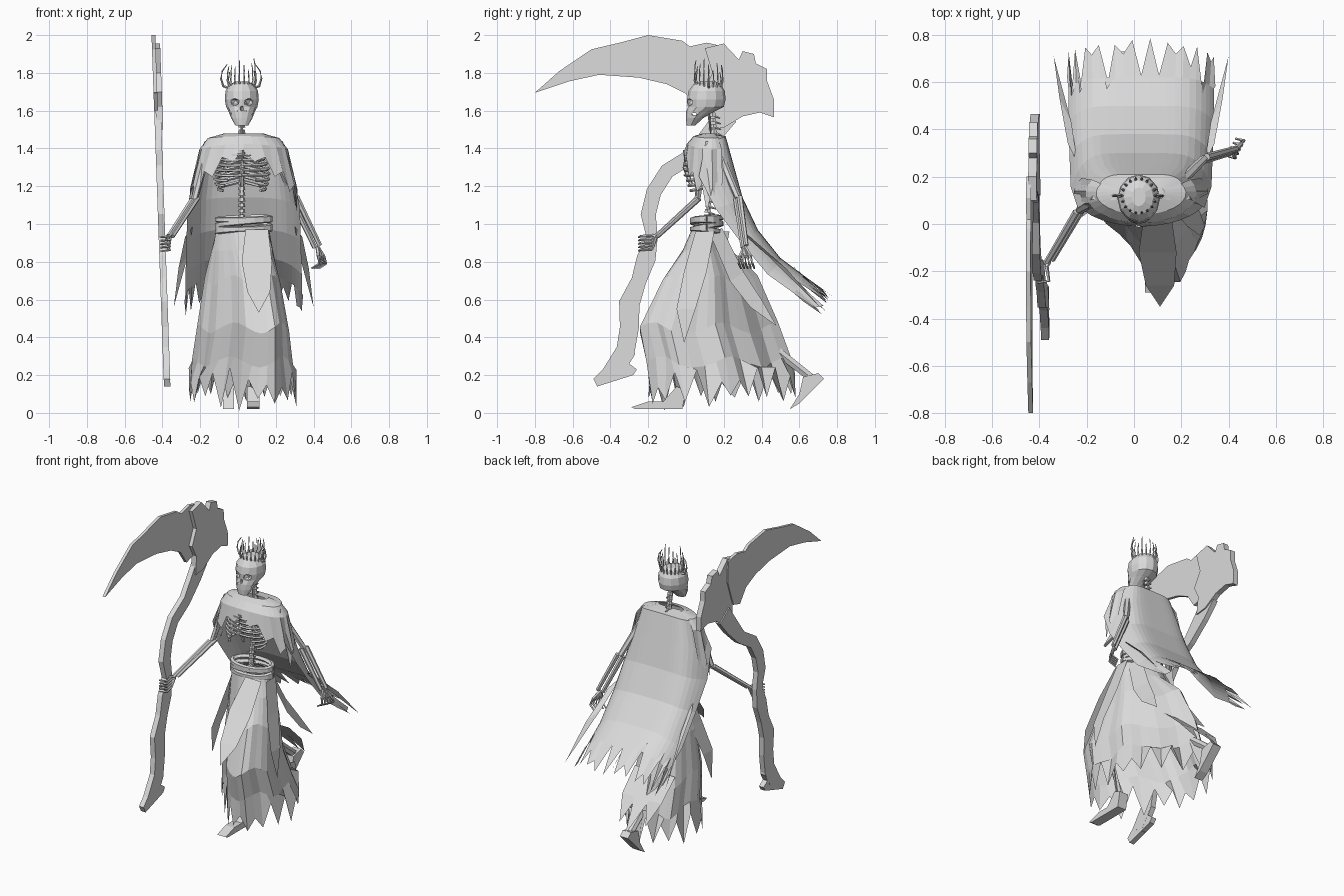
import bpy, bmesh, math, random
from mathutils import Vector

random.seed(7)
if "Cube" in bpy.data.objects:
    bpy.data.objects.remove(bpy.data.objects["Cube"], do_unlink=True)

GREY = (0.7, 0.7, 0.7, 1)
material = bpy.data.materials.new("pale grey")
material.use_nodes = True
material.diffuse_color = GREY
for node in material.node_tree.nodes:
    if node.type == 'BSDF_PRINCIPLED':
        node.inputs["Base Color"].default_value = GREY


def finish(name, bm):
    """Turn a bmesh into a flat shaded object."""
    bmesh.ops.remove_doubles(bm, verts=bm.verts, dist=0.00001)
    bmesh.ops.recalc_face_normals(bm, faces=bm.faces)
    mesh = bpy.data.meshes.new(name)
    bm.to_mesh(mesh)
    bm.free()
    mesh.materials.append(material)
    obj = bpy.data.objects.new(name, mesh)
    bpy.context.scene.collection.objects.link(obj)
    return obj


def skin(bm, rings, closed=False, caps=False):
    """Bridge rows of points with quads."""
    rows = [[bm.verts.new(point) for point in ring] for ring in rings]
    for low, high in zip(rows, rows[1:]):
        count = len(low)
        for i in range(count if closed else count - 1):
            j = (i + 1) % count
            bm.faces.new((low[i], low[j], high[j], high[i]))
    if caps:
        bm.faces.new(rows[0])
        bm.faces.new(rows[-1])


def cloth(name, rings, closed=False, caps=False):
    bm = bmesh.new()
    skin(bm, rings, closed, caps)
    return finish(name, bm)


def tubes(name, parts, sides=5):
    """Each part is a path and a start and end radius."""
    bm = bmesh.new()
    for path, start, end in parts:
        path = [Vector(p) for p in path]
        rings = []
        for k, p in enumerate(path):
            tangent = path[min(k + 1, len(path) - 1)] - path[max(k - 1, 0)]
            turn = tangent.to_track_quat('Z', 'Y')
            radius = start + (end - start) * k / (len(path) - 1)
            rings.append([p + turn @ Vector((radius * math.cos(math.tau * i / sides),
                                             radius * math.sin(math.tau * i / sides), 0))
                          for i in range(sides)])
        skin(bm, rings, True, True)
    return finish(name, bm)


def plate(name, outline, x, thick, lean=0):
    """Extrude a side outline across x, leaning with height."""
    return cloth(name, [[(x + side * thick / 2 - lean * z, y, z) for y, z in outline]
                        for side in (-1, 1)], True, True)


def ribbon(name, path, widths, side):
    """Hanging strip of cloth that narrows to a point."""
    side = Vector(side)
    return cloth(name, [[Vector(p) - side * w, Vector(p) + side * w * 0.1, Vector(p) + side * w]
                        for p, w in zip(path, widths)])


# Scythe: shaft, butt, head and blade
LEAN = 0.035
centre = [(.22, 1.58, .06), (.14, 1.48, .055), (.03, 1.36, .04), (-.1, 1.28, .04), (-.17, 1.17, .04),
          (-.2, 1.05, .04), (-.18, .93, .03), (-.21, .82, .05), (-.25, .7, .04),
          (-.3, .58, .055), (-.3, .45, .05), (-.32, .33, .05), (-.4, .2, .05)]
left, right = [], []
for k, (y, z, half) in enumerate(centre):
    a, b = centre[max(k - 1, 0)], centre[min(k + 1, len(centre) - 1)]
    normal = Vector((b[1] - a[1], a[0] - b[0])).normalized() * half
    left.append((y + normal.x, z + normal.y))
    right.append((y - normal.x, z - normal.y))
plate("scythe_shaft", left + right[::-1], -.37, .035, LEAN)
plate("scythe_butt", [(-.49, .18), (-.47, .14), (-.28, .2), (-.26, .23), (-.3, .26),
                      (-.27, .31), (-.28, .38), (-.36, .36), (-.4, .27)], -.37, .034, LEAN)
plate("scythe_head", [(.1, 1.93), (.2, 1.955), (.28, 1.87), (.3, 1.915), (.36, 1.9), (.37, 1.85),
                      (.43, 1.82), (.43, 1.755), (.465, 1.66), (.465, 1.565), (.39, 1.59), (.3, 1.57),
                      (.2, 1.51), (.12, 1.5), (.13, 1.62), (.09, 1.7), (.14, 1.8)], -.362, .036, LEAN)
plate("scythe_blade", [(-.8, 1.695), (-.67, 1.81), (-.5, 1.925), (-.35, 1.96), (-.2, 2), (-.02, 1.97),
                       (.02, 1.94), (.11, 1.96), (.2, 1.94), (.2, 1.8), (.13, 1.62), (.06, 1.6),
                       (0, 1.69), (-.1, 1.74), (-.25, 1.775), (-.46, 1.79), (-.62, 1.755)],
      -.378, .02, LEAN)

# Skull: stacked rings with cut sockets, nose and mouth
MID = 0.02
rings = []
for z, wide, front, back in [(1.755, .03, .075, .155), (1.74, .062, .04, .185), (1.705, .086, .014, .205),
                             (1.66, .09, .005, .21), (1.62, .083, .008, .2), (1.595, .07, 0, .15),
                             (1.56, .056, 0, .09), (1.522, .034, .003, .05)]:
    rings.append([(MID + wide * math.sin(a), (front + back) / 2 - (back - front) / 2 * math.cos(a), z)
                  for a in (math.tau * i / 12 for i in range(12))])
skull = cloth("skull", rings, True, True)
cutters = []
for x, y, z, sx, sy, sz in [(-.04, .01, 1.645, .03, .04, .023), (.04, .01, 1.645, .03, .04, .023),
                            (0, 0, 1.612, .012, .025, .016), (0, .045, 1.583, .09, .025, .01)]:
    bm = bmesh.new()
    bmesh.ops.create_icosphere(bm, subdivisions=1, radius=1)
    for v in bm.verts:
        v.co = (MID + x + v.co.x * sx, y + v.co.y * sy, z + v.co.z * sz)
    cutter = finish("socket_cutter", bm)
    cutter.hide_render = True
    cut = skull.modifiers.new("socket", 'BOOLEAN')
    cut.operation, cut.object = 'DIFFERENCE', cutter
    cutters.append(cutter)
bpy.context.view_layer.update()
skull.data = bpy.data.meshes.new_from_object(skull.evaluated_get(bpy.context.evaluated_depsgraph_get()))
skull.modifiers.clear()
for cutter in cutters:
    bpy.data.objects.remove(cutter, do_unlink=True)
tubes("teeth", [([(MID + i * .008, .004 + abs(i) * .002, 1.6),
                  (MID + i * .008, .004 + abs(i) * .002, 1.565)], .003, .003) for i in range(-3, 4)], 4)

# Crown of spikes and two curved side horns
spikes = []
for i in range(18):
    a = math.tau * i / 18
    c, s, top = math.cos(a), math.sin(a), random.uniform(1.8, 1.88)
    spikes.append([[(MID + r * c, .12 + r * s, z) for r, z in
                    ((.066, 1.725), (.076, 1.76), (.074, top - .03), (.068, top))], .006, .002])
for s in (-1, 1):
    spikes.append([[(MID - .003 + s * x, .12, z) for x, z in
                    ((.065, 1.72), (.095, 1.73), (.107, 1.77), (.1, 1.81), (.075, 1.845))], .008, .002])
tubes("crown", spikes, 4)

# Spine, ribs and collar bones
bones = []
for i in range(20):
    z = 1 + i * .03
    y = .12 + .03 * math.sin((z - 1.1) * 5)
    bones.append([[(MID, y, z), (MID, y, z + .02)], .019, .015])
    bones.append([[(MID, y + .01, z), (MID, y + .04, z - .01)], .008, .004])
bones.append([[(MID, .13, 1), (MID, .12, 1.15), (MID, .14, 1.4), (MID, .12, 1.6)], .011, .011])
tubes("spine", bones, 6)
ribs = [[[(MID, .0, 1.39), (MID, -.005, 1.3), (MID, .03, 1.2)], .017, .01]]
for s in (-1, 1):
    for i in range(8):
        wide = .085 + .06 * math.sin((i + 1) * .3)
        span = math.pi * (1 if i < 5 else 1.13 - i * .06)
        path = [(MID + s * wide * math.sin(a), .07 + .075 * math.cos(a),
                 1.415 - i * .027 - .05 * math.sin(a * .6))
                for a in (span * k / 8 for k in range(9))]
        ribs.append([path, .009, .008])
    ribs.append([[(MID, .02, 1.4), (MID + s * .09, .06, 1.42), (MID + s * .17, .1, 1.4)], .011, .011])
    ribs.append([[(MID + s * .15, .14, 1.4), (MID + s * .1, .17, 1.35), (MID + s * .07, .17, 1.25)], .03, .008])
tubes("rib_cage", ribs)

# Arms and hands
arms = {"right": ((-.16, .1, 1.4), (-.23, .06, 1.13), (-.36, -.16, .93)),
        "left": ((.19, .17, 1.39), (.295, .275, 1.14), (.42, .31, .88))}
for side, points in arms.items():
    shoulder, elbow, wrist = [Vector(p) for p in points]
    gap = Vector((.013, .009, .006))
    tubes(side + "_arm", [[[shoulder, elbow], .022, .018], [[elbow - gap, wrist - gap], .016, .013],
                          [[elbow + gap, wrist + gap], .016, .013]], 6)
    fingers = []
    for i in range(5):
        if side == "right":
            low = Vector((0, 0, -.018 * i))
            path = [wrist, Vector((-.37, -.18, .94)) + low, Vector((-.36, -.24, .935)) + low,
                    Vector((-.41, -.25, .93)) + low]
        else:
            path = [wrist, wrist + Vector((.005 + .007 * i, -.025 + .014 * i, -.05)),
                    wrist + Vector((.01 + .009 * i, -.03 + .018 * i, -.09)),
                    wrist + Vector((-.03 + .01 * i, -.02 + .018 * i, -.115))]
        fingers.append([path, .011, .005])
    tubes(side + "_hand", fingers)

# Legs and feet: left steps forward, right trails on its toes
tubes("legs", [[[(.08, .08, .95), (.1, -.14, .52), (.08, -.03, .1)], .035, .024],
               [[(-.05, .12, .95), (-.05, .24, .52), (-.05, .67, .18)], .035, .024]], 6)
plate("left_foot", [(-.29, .03), (-.2, .06), (-.12, .06), (-.05, .14), (0, .12),
                    (-.02, .02), (-.27, .02)], .08, .065)
plate("right_foot", [(.55, .02), (.6, .1), (.62, .19), (.7, .21), (.73, .18),
                     (.66, .11), (.6, .05)], -.05, .06)

# Wrapped belt
belt = []
for i in range(4):
    tilt, turn = random.uniform(.005, .015), random.uniform(0, math.tau)
    belt.append([[(.03 + .14 * math.cos(a), .11 + .075 * math.sin(a),
                   .965 + .021 * i + tilt * math.sin(a + turn))
                  for a in (math.tau * k / 16 for k in range(17))], .016, .016])
tubes("belt", belt)

# Skirt: rings skewed along the stride, ending in a torn hem
COLS = 36
rings = []
for k, (z, cy, rx, ry, skew) in enumerate([(.97, .11, .14, .08, 0), (.86, .11, .16, .13, .03),
                                           (.7, .12, .185, .25, .07), (.45, .11, .215, .36, .1),
                                           (.27, .16, .24, .37, .09), (.1, .19, .275, .39, .08)]):
    ring = []
    for i in range(COLS):
        a = math.tau * i / COLS
        c, s = math.cos(a), math.sin(a)
        fold = 1 + .016 * k * math.sin(9 * a) * (k < 5)
        depth = ry * (1 - (.5 if s < 0 else .32) * abs(c) * (s * c > 0))
        height = z
        if k == 5:
            height = random.uniform(0, .1) if i % 2 else random.uniform(.13, .24)
            height += .06 * max(0, s)
        elif k > 1:
            height += .03 * math.sin(5 * a)
        ring.append((.025 + rx * fold * c - skew * s, cy + depth * fold * s, height))
    rings.append(ring)
cloth("skirt", rings, True)

# Loose skirt panels
ribbon("front_panel", [(.1, .02, .97), (.1, -.12, .8), (.11, -.26, .64), (.11, -.35, .53)],
       (.06, .08, .06, 0), (1, 0, 0))
for x, reach in ((-.14, -.02), (-.05, .07), (.04, 0)):
    ribbon("trailing_panel", [(x, .4, .5), (x, .54, .37), (x, .65 + reach, .23 - reach / 2)],
           (.06, .055, 0), (1, 0, 0))
for s in (-1, 1):
    ribbon("side_panel", [(.03 + s * x, y - .04 * s, z) for x, y, z in
                          ((.145, .14, .96), (.195, .09, .75), (.25, .04, .55), (.27, .03, .37))],
           (.05, .06, .05, 0), (0, 1, 0))
    ribbon("rear_panel", [(.03 + s * x, y, z) for x, y, z in
                          ((.1, .16, .96), (.14, .27, .72), (.17, .37, .58), (.19, .48, .46))],
           (.05, .06, .05, 0), (s * -.5, .6, .4))

# Cape: swept back sheet with flat back, folded sides and a torn lower edge
COLS = 25
rings = []
for y, z, wide, depth, drop in [(.13, 1.478, .11, .03, 0), (.21, 1.465, .21, .11, .03),
                                (.25, 1.32, .27, .19, .07), (.3, 1.14, .3, .15, .06),
                                (.38, .97, .305, .1, .06), (.5, .82, .31, .07, .09),
                                (.62, .73, .31, .05, .1)]:
    rings.append([(.03 + wide * s, y - depth * s ** 6, z - drop * s ** 4)
                  for s in (math.sin(1.45 * (2 * i / (COLS - 1) - 1)) for i in range(COLS))])
hem = []
for i, (x, y, z) in enumerate(rings[-1]):
    reach = random.uniform(.12, .17) if i % 2 else random.choice((-.05, .01, .05, .1))
    hem.append((x * 1.02, y + reach, z - reach * random.uniform(.7, 1)))
cloth("cape", rings + [hem])
for s in (-1, 1):
    ribbon("cape_streamer", [(.03 + s * .29, .3, .96), (.03 + s * .32, .48, .8), (.03 + s * .37, .71, .56)],
           (.04, .05, 0), (.5 * s, 1, -.7))

# Shoulder mantle: front drape with a zigzag edge
rings = []
for k, (rx, ry, z, drop) in enumerate([(.1, .04, 1.48, 0), (.19, .09, 1.465, .01),
                                       (.235, .125, 1.425, .03), (.285, .14, 1.385, .2)]):
    ring = []
    for i in range(21):
        a = 2.05 * (i / 10 - 1)
        s = math.sin(a)
        jag = random.uniform(.08, .13) * (.4 + .6 * s * s) if k == 3 and i % 2 else 0
        ring.append((.03 + rx * s, .13 - ry * math.cos(a), z - drop * s * s - jag))
    rings.append(ring)
cloth("mantle", rings)
